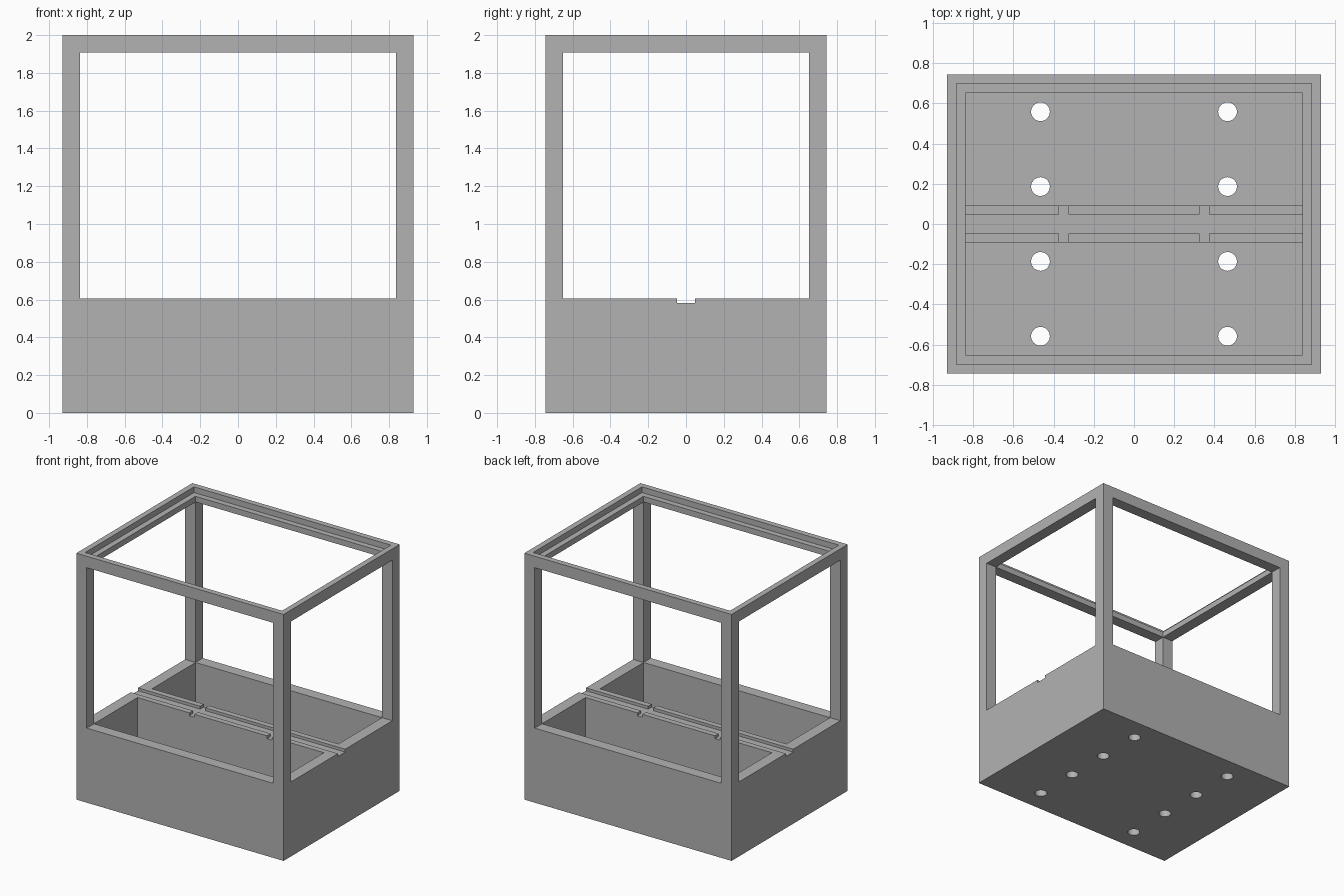
import bpy
import bmesh
from mathutils import Matrix, Vector

default = bpy.data.objects.get("Cube")
if default:
    bpy.data.objects.remove(default, do_unlink=True)

U = 2 / 43                      # module: half the wall thickness
HX, HY, TOP = 20, 16, 43        # outer half sizes and height, in modules
WALL, SILL, LINTEL = 2, 13, 41  # wall thickness, window bottom and top
FLOOR, GROOVE = 2, 12.5         # floor and cable groove levels

grey = bpy.data.materials.new("plain_grey")
grey.use_nodes = True
grey.diffuse_color = (0.448, 0.448, 0.448, 1)
grey.node_tree.nodes["Principled BSDF"].inputs["Base Color"].default_value = grey.diffuse_color


def make_object(name, bm):
    mesh = bpy.data.meshes.new(name)
    bm.to_mesh(mesh)
    bm.free()
    mesh.materials.append(grey)
    obj = bpy.data.objects.new(name, mesh)
    bpy.context.collection.objects.link(obj)
    return obj


def box(name, x0, x1, y0, y1, z0, z1):
    bm = bmesh.new()
    centre = Vector((x0 + x1, y0 + y1, z0 + z1)) * U / 2
    size = Vector((x1 - x0, y1 - y0, z1 - z0)) * U
    bmesh.ops.create_cube(bm, size=1, matrix=Matrix.Translation(centre) @ Matrix.Diagonal(size.to_4d()))
    return make_object(name, bm)


def drill(name, x, y):
    bm = bmesh.new()
    bmesh.ops.create_cone(bm, cap_ends=True, segments=48, radius1=U, radius2=U, depth=6 * U,
                          matrix=Matrix.Translation((x * U, y * U, 0)))
    return make_object(name, bm)


def cut(body, cutter):
    cutter.hide_render = True
    mod = body.modifiers.new(cutter.name, "BOOLEAN")
    mod.operation = "DIFFERENCE"
    mod.solver = "EXACT"
    mod.object = cutter
    bpy.context.view_layer.objects.active = body
    bpy.ops.object.modifier_apply(modifier=mod.name)
    bpy.data.objects.remove(cutter, do_unlink=True)


# Outer block of the display case
case = box("case_body", -HX, HX, -HY, HY, 0, TOP)
ix, iy = HX - WALL, HY - WALL

# Open interior, the windows on all four sides and the lid ledge
cut(case, box("interior", -ix, ix, -iy, iy, SILL, TOP + 2))
cut(case, box("side_windows", -HX - 2, HX + 2, -iy, iy, SILL, LINTEL))
cut(case, box("front_back_windows", -ix, ix, -HY - 2, HY + 2, SILL, LINTEL))
cut(case, box("lid_recess", -ix - 1, ix + 1, -iy - 1, iy + 1, TOP - 1, TOP + 2))

# Two deep compartments either side of the central divider
cut(case, box("front_compartment", -ix, ix, -iy, -2, FLOOR, SILL + 1))
cut(case, box("back_compartment", -ix, ix, 2, iy, FLOOR, SILL + 1))

# Groove along the divider, with two cross notches
cut(case, box("groove", -HX - 2, HX + 2, -1, 1, GROOVE, SILL + 1))
for side in (-1, 1):
    x = side * 7.5
    cut(case, box("notch", x - 0.5, x + 0.5, -3, 3, GROOVE, SILL + 1))

# Drain holes through the floor
for x in (-10, 10):
    for y in (-12, -4, 4, 12):
        cut(case, drill("drain_hole", x, y))

# Flat planes with crisp edges, smooth hole walls
bpy.ops.object.select_all(action="DESELECT")
case.select_set(True)
bpy.context.view_layer.objects.active = case
bpy.ops.object.shade_smooth_by_angle()
